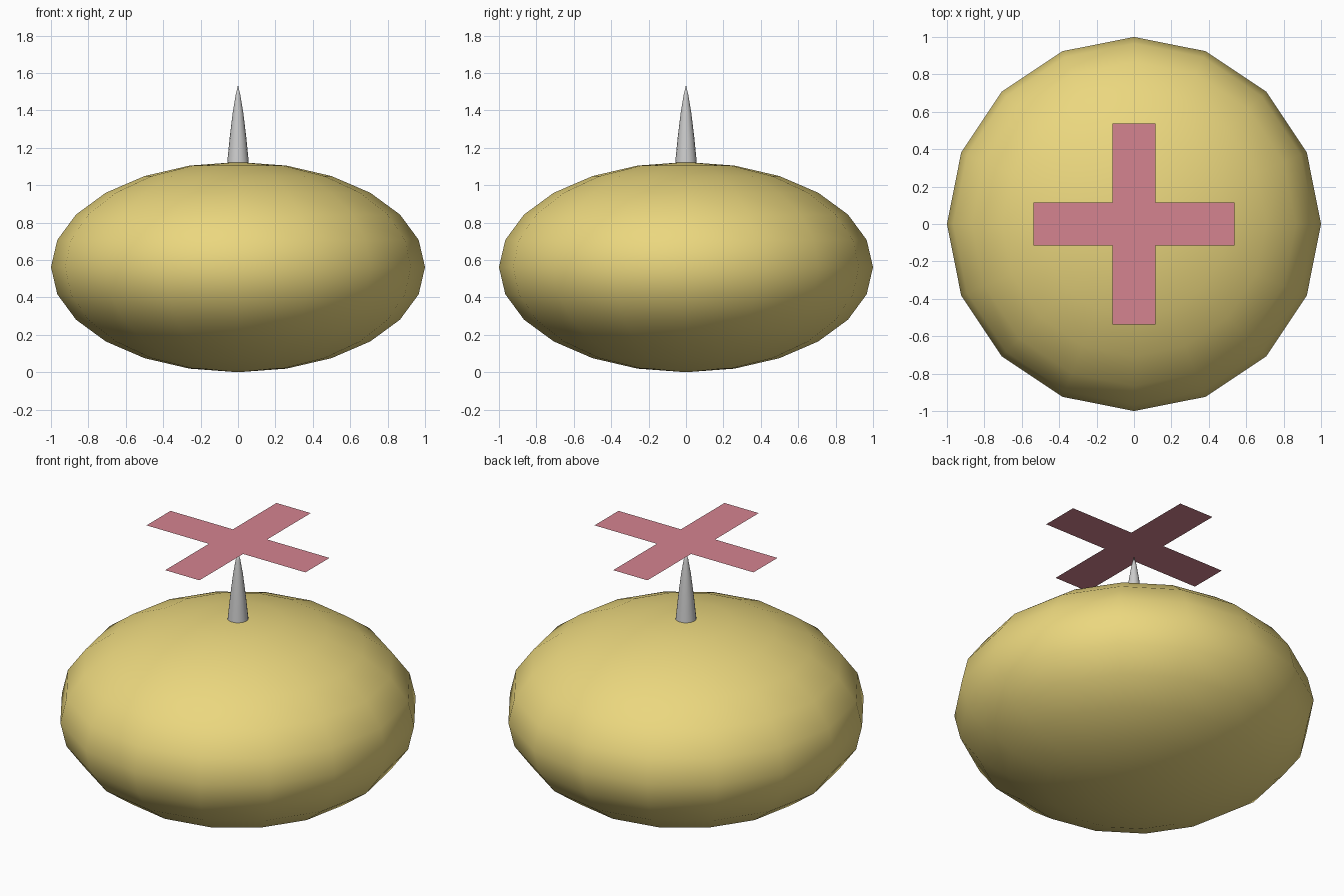
import bpy, bmesh, math

if "Cube" in bpy.data.objects:
    bpy.data.objects.remove(bpy.data.objects["Cube"])


def finish(name, bm, color=None, smooth=True):
    """Turn a bmesh into a named, optionally coloured object."""
    mesh = bpy.data.meshes.new(name)
    bm.normal_update()
    bm.to_mesh(mesh)
    bm.free()
    for p in mesh.polygons:
        p.use_smooth = smooth and len(p.vertices) <= 4
    obj = bpy.data.objects.new(name, mesh)
    bpy.context.collection.objects.link(obj)
    if color:
        mat = bpy.data.materials.new(name + "_colour")
        mat.diffuse_color = (*color, 1)
        mat.use_nodes = True
        mat.node_tree.nodes["Principled BSDF"].inputs["Base Color"].default_value = mat.diffuse_color
        mesh.materials.append(mat)
    return obj


# Squashed round body
HALF_H = 0.562
bm = bmesh.new()
bmesh.ops.create_uvsphere(bm, u_segments=16, v_segments=12, radius=1)
bmesh.ops.scale(bm, vec=(1, 1, HALF_H), verts=bm.verts)
bmesh.ops.translate(bm, vec=(0, 0, HALF_H), verts=bm.verts)
finish("body", bm, (0.83, 0.68, 0.21))

# Slightly bulging spike, lathed from a radius/height profile
SIDES = 16
profile = [(0.058, 1.12), (0.045, 1.25), (0.028, 1.39), (0.013, 1.48)]
bm = bmesh.new()
rings = []
for r, z in profile:
    rings.append([bm.verts.new((r * math.cos(math.tau * i / SIDES),
                                r * math.sin(math.tau * i / SIDES), z))
                  for i in range(SIDES)])
tip = bm.verts.new((0, 0, 1.535))
for i in range(SIDES):
    j = (i + 1) % SIDES
    for lo, hi in zip(rings, rings[1:]):
        bm.faces.new((lo[i], lo[j], hi[j], hi[i]))
    bm.faces.new((rings[-1][i], rings[-1][j], tip))
bm.faces.new(rings[0][::-1])
finish("spike", bm)

# Flat rotor cross floating just above the spike: four arms around a hub
LENGTH, HALF_W, ROTOR_Z = 0.538, 0.116, 1.59
bm = bmesh.new()
outline = []
for k in range(4):
    c, s = round(math.cos(k * math.pi / 2)), round(math.sin(k * math.pi / 2))
    for x, y in ((LENGTH, -HALF_W), (LENGTH, HALF_W), (HALF_W, HALF_W)):
        outline.append(bm.verts.new((c * x - s * y, s * x + c * y, ROTOR_Z)))
bm.faces.new(outline)
finish("rotor", bm, (0.66, 0.23, 0.28), smooth=False)
